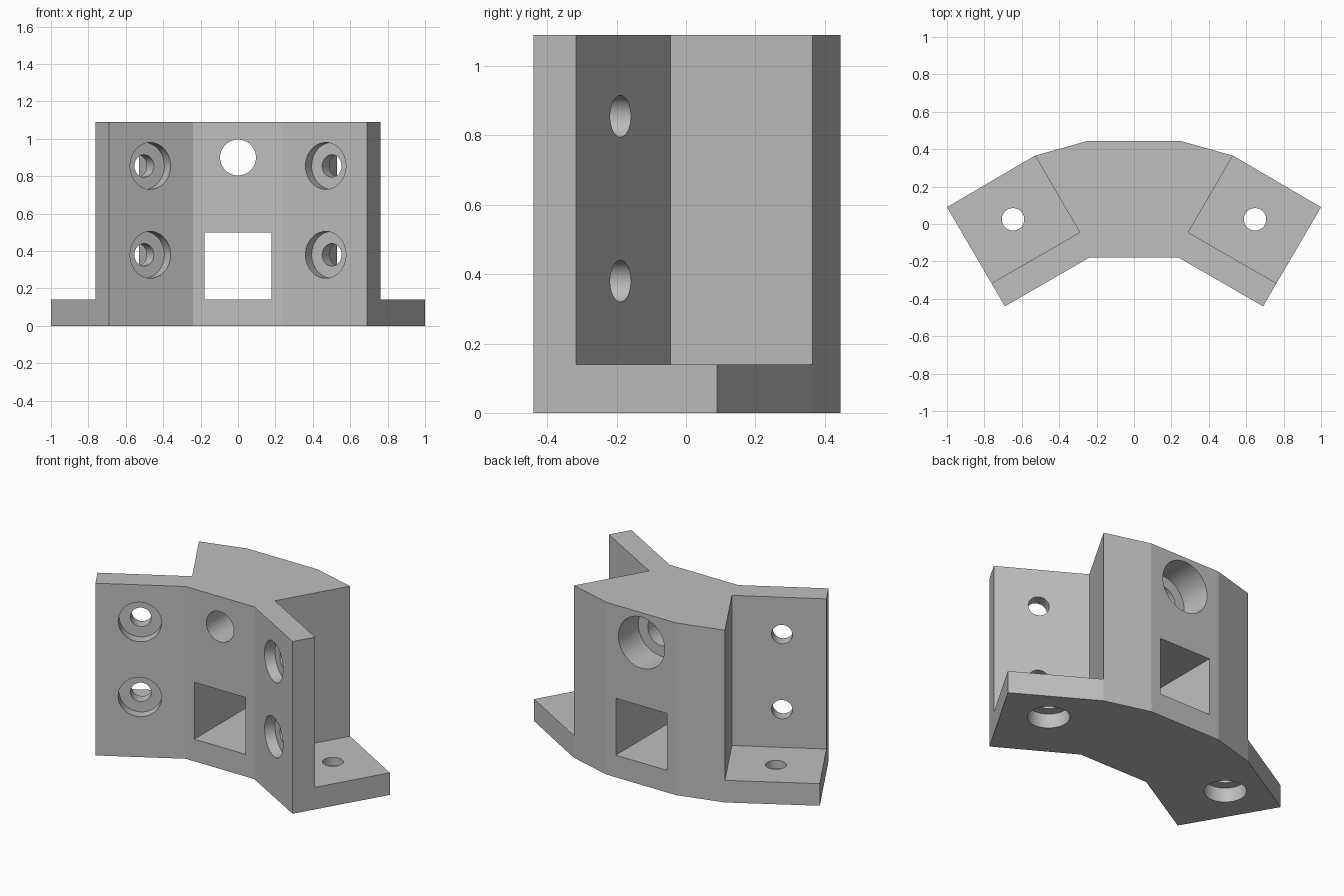
import bpy
import bmesh
import math
from mathutils import Vector

if "Cube" in bpy.data.objects:
    bpy.data.objects.remove(bpy.data.objects["Cube"])

HEIGHT, BASE = 1.09, 0.14

grey = bpy.data.materials.new("light grey")
grey.use_nodes = True
grey.diffuse_color = (0.52, 0.52, 0.52, 1)
grey.node_tree.nodes["Principled BSDF"].inputs["Base Color"].default_value = (0.52, 0.52, 0.52, 1)


def finish(bm, name):
    bmesh.ops.recalc_face_normals(bm, faces=bm.faces)
    mesh = bpy.data.meshes.new(name)
    bm.to_mesh(mesh)
    bm.free()
    mesh.materials.append(grey)
    obj = bpy.data.objects.new(name, mesh)
    bpy.context.collection.objects.link(obj)
    return obj


def prism(name, outline, z0, z1):
    bm = bmesh.new()
    face = bm.faces.new([bm.verts.new((x, y, z0)) for x, y in outline])
    top = bmesh.ops.extrude_face_region(bm, geom=[face])["geom"]
    verts = [v for v in top if isinstance(v, bmesh.types.BMVert)]
    bmesh.ops.translate(bm, verts=verts, vec=(0, 0, z1 - z0))
    return finish(bm, name)


def rod(name, start, end, radius):
    start, end = Vector(start), Vector(end)
    axis = end - start
    bm = bmesh.new()
    bmesh.ops.create_cone(bm, cap_ends=True, segments=48, radius1=radius,
                          radius2=radius, depth=axis.length)
    bm.transform(axis.to_track_quat("Z", "Y").to_matrix().to_4x4())
    bmesh.ops.translate(bm, verts=bm.verts, vec=(start + end) / 2)
    return finish(bm, name)


# Angled bracket body
half = [(0.24, -0.18), (0.69, -0.44), (1.0, 0.09), (0.53, 0.365), (0.245, 0.445)]
body = prism("bracket_body", half + [(-x, y) for x, y in reversed(half)], 0, HEIGHT)
cutters = []

for s, side in ((1, "left"), (-1, "right")):
    # Pocket leaving an upright plate and a foot
    pocket = [(0.68, 0.625), (0.29, -0.045), (1.02, -0.465), (1.41, 0.205)]
    cutters.append(prism(side + "_pocket", [(s * x, y) for x, y in pocket], BASE, 1.3))

    # Counterbored screw holes through the plate
    out = Vector((-0.5 * s, -0.866, 0))
    for z in (0.38, 0.855):
        face = Vector((0.467 * s, -0.315, z))
        cutters.append(rod(side + "_plate_hole", face + out * 0.2, face - out * 0.25, 0.06))
        cutters.append(rod(side + "_plate_counterbore", face + out * 0.2, face - out * 0.07, 0.125))

    # Foot screw hole, counterbored underneath
    x, y = 0.647 * s, 0.025
    cutters.append(rod(side + "_foot_hole", (x, y, -0.1), (x, y, 0.25), 0.06))
    cutters.append(rod(side + "_foot_counterbore", (x, y, -0.1), (x, y, 0.09), 0.12))

# Central round hole, wider at the back, and square passage
cutters.append(rod("centre_hole", (0, -0.6, 0.9), (0, 0.6, 0.9), 0.096))
cutters.append(rod("centre_counterbore", (0, 0.245, 0.9), (0, 0.6, 0.9), 0.162))
square = [(-0.18, -0.6), (0.18, -0.6), (0.18, 0.6), (-0.18, 0.6)]
cutters.append(prism("square_passage", square, BASE, 0.5))

bpy.ops.object.select_all(action="DESELECT")
body.select_set(True)
bpy.context.view_layer.objects.active = body
for cutter in cutters:
    cutter.hide_render = True
    mod = body.modifiers.new("cut", "BOOLEAN")
    mod.operation, mod.solver, mod.object = "DIFFERENCE", "EXACT", cutter
    bpy.ops.object.modifier_apply(modifier=mod.name)
for cutter in cutters:
    bpy.data.objects.remove(cutter)

bpy.ops.object.shade_smooth_by_angle(angle=math.radians(12))
